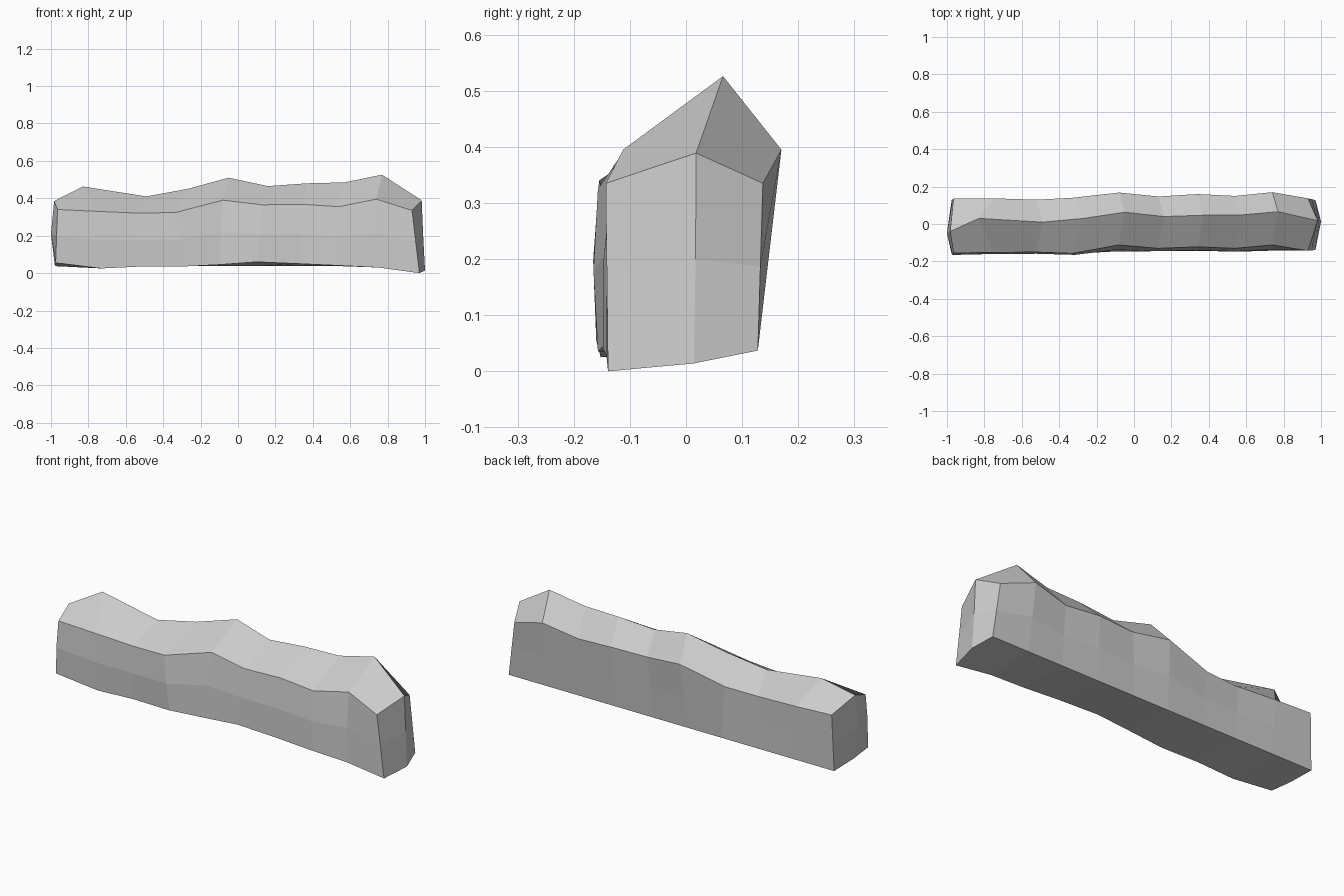
import bpy, bmesh

# Stations along the wall, left to right:
# eave x, eave front y, eave z, eave back y | ridge x, y, z | base x, base front y, base front z
stations = [
    (-.965, -.155, .34, .135, -.983, -.04, .385, -.975, -.160, .055),
    (-.75, -.152, .33, .137, -.83, .03, .463, -.73, -.152, .025),
    (-.52, -.150, .32, .130, -.49, .01, .41, -.52, -.152, .035),
    (-.33, -.157, .325, .140, -.27, .03, .45, -.30, -.157, .035),
    (-.08, -.112, .39, .168, -.05, .063, .51, -.10, -.147, .045),
    (.13, -.130, .365, .147, .16, .04, .465, .10, -.145, .06),
    (.34, -.122, .368, .160, .37, .047, .48, .33, -.143, .05),
    (.54, -.130, .355, .150, .57, .048, .485, .55, -.148, .04),
    (.74, -.112, .395, .170, .77, .066, .526, .75, -.142, .03),
    (.93, -.143, .335, .137, .982, .018, .389, .97, -.139, .0),
]
# Middle and bottom of the pointed ends
noses = [((-1.0, -.05, .21), (-.98, -.03, .045)),
         ((.99, .017, .2), (1.0, .014, .014))]

bm = bmesh.new()
rings = []
for ex, fy, ez, by, rx, ry, rz, bx, bfy, bz in stations:
    mx = (ex + bx) / 2
    end = abs(ex) > .9
    zb = .037
    bulge = .0 if end and ex > 0 else .008
    pts = [(bx, bfy, bz), (mx, (fy + bfy) / 2 - bulge, (ez + bz) / 2),
           (ex, fy, ez), (rx, ry, rz), (ex, by, ez),
           (mx, (by + .128) / 2, (ez + zb) / 2), (bx, .128, zb)]
    rings.append([bm.verts.new(p) for p in pts])

# Front, sloping cap, back and underside
for a, b in zip(rings, rings[1:]):
    for i in range(7):
        j = (i + 1) % 7
        bm.faces.new((a[i], b[i], b[j], a[j]))

# Ends: two facets folding around a central vertical edge
for ring, (mid, low) in zip((rings[0], rings[-1]), noses):
    m, l = bm.verts.new(mid), bm.verts.new(low)
    fb, fm, fe, top, be, bkm, bb = ring
    for f in ((fb, fm, m, l), (fm, fe, top, m), (top, be, bkm, m),
              (m, bkm, bb, l), (fb, l, bb)):
        bm.faces.new(f)

bmesh.ops.recalc_face_normals(bm, faces=bm.faces)
mesh = bpy.data.meshes.new("stone_wall")
bm.to_mesh(mesh)
bm.free()
wall = bpy.data.objects.new("stone_wall", mesh)
bpy.context.collection.objects.link(wall)
